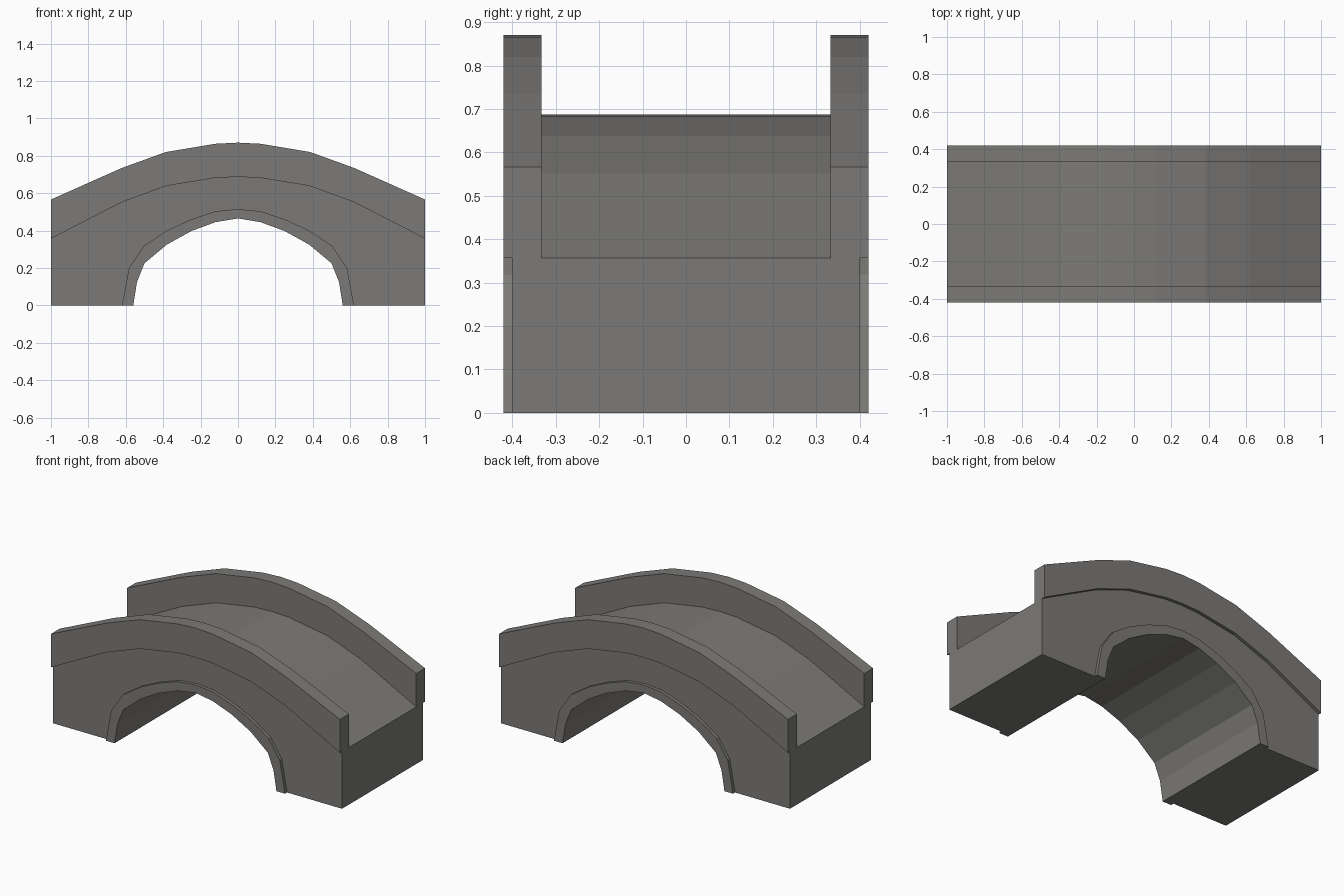
import bpy
import bmesh

cube = bpy.data.objects.get("Cube")
if cube:
    bpy.data.objects.remove(cube)

# One stone colour for everything
stone = bpy.data.materials.new("grey stone")
stone.use_nodes = True
colour = (0.2, 0.195, 0.185, 1)
stone.diffuse_color = colour
stone.node_tree.nodes["Principled BSDF"].inputs["Base Color"].default_value = colour

# Half profiles (x, z), from the crown outwards
WALL_TOP = [(0, .87), (.12, .864), (.385, .82), (.62, .735), (1, .566)]
DECK = [(0, .687), (.12, .682), (.385, .638), (.62, .552), (1, .357)]
SOFFIT = [(0, .465), (.12, .445), (.25, .397), (.38, .325), (.5, .225),
          (.54, .125), (.56, 0), (1, 0)]
RING = [(0, .515), (.12, .503), (.25, .46), (.38, .4), (.503, .318),
        (.583, .2), (.62, 0)]
BODY_Y, OUTER_Y, WALL_Y = .4, .42, .333


def height(profile, x):
    x = abs(x)
    for (x0, z0), (x1, z1) in zip(profile, profile[1:]):
        if x <= x1:
            return z0 + (z1 - z0) * (x - x0) / (x1 - x0)
    return profile[-1][1]


def mirrored(profile):
    return [(-x, z) for x, z in reversed(profile[1:])] + profile


def make_object(name, bm):
    bmesh.ops.recalc_face_normals(bm, faces=bm.faces)
    mesh = bpy.data.meshes.new(name)
    bm.to_mesh(mesh)
    bm.free()
    mesh.materials.append(stone)
    obj = bpy.data.objects.new(name, mesh)
    bpy.context.collection.objects.link(obj)


def loft(bm, loops):
    rings = [[bm.verts.new(p) for p in loop] for loop in loops]
    for a, b in zip(rings, rings[1:]):
        for i in range(len(a)):
            j = (i + 1) % len(a)
            bm.faces.new((a[i], a[j], b[j], b[i]))
    bm.faces.new(rings[0])
    bm.faces.new(rings[-1])


def cross_section(x):
    low, deck, top = (height(p, x) for p in (SOFFIT, DECK, WALL_TOP))
    half = [(BODY_Y, low), (BODY_Y, deck), (OUTER_Y, deck),
            (OUTER_Y, top), (WALL_Y, top), (WALL_Y, deck)]
    outline = half + [(-y, z) for y, z in reversed(half)]
    return [(x, y, z) for y, z in outline]


# Bridge body with deck and parapet walls, lofted along its length
stations = sorted({s * x for x, _ in WALL_TOP + SOFFIT for s in (-1, 1)})
bm = bmesh.new()
loft(bm, [cross_section(x) for x in stations])
make_object("bridge_body", bm)

# Raised arch trim on both faces
for name, side in (("front_arch_trim", -1), ("back_arch_trim", 1)):
    bm = bmesh.new()
    inner = mirrored(SOFFIT[:-1])
    outer = mirrored(RING)
    loft(bm, [[(xi, side * BODY_Y, zi), (xi, side * OUTER_Y, zi),
               (xo, side * OUTER_Y, zo), (xo, side * BODY_Y, zo)]
              for (xi, zi), (xo, zo) in zip(inner, outer)])
    make_object(name, bm)
